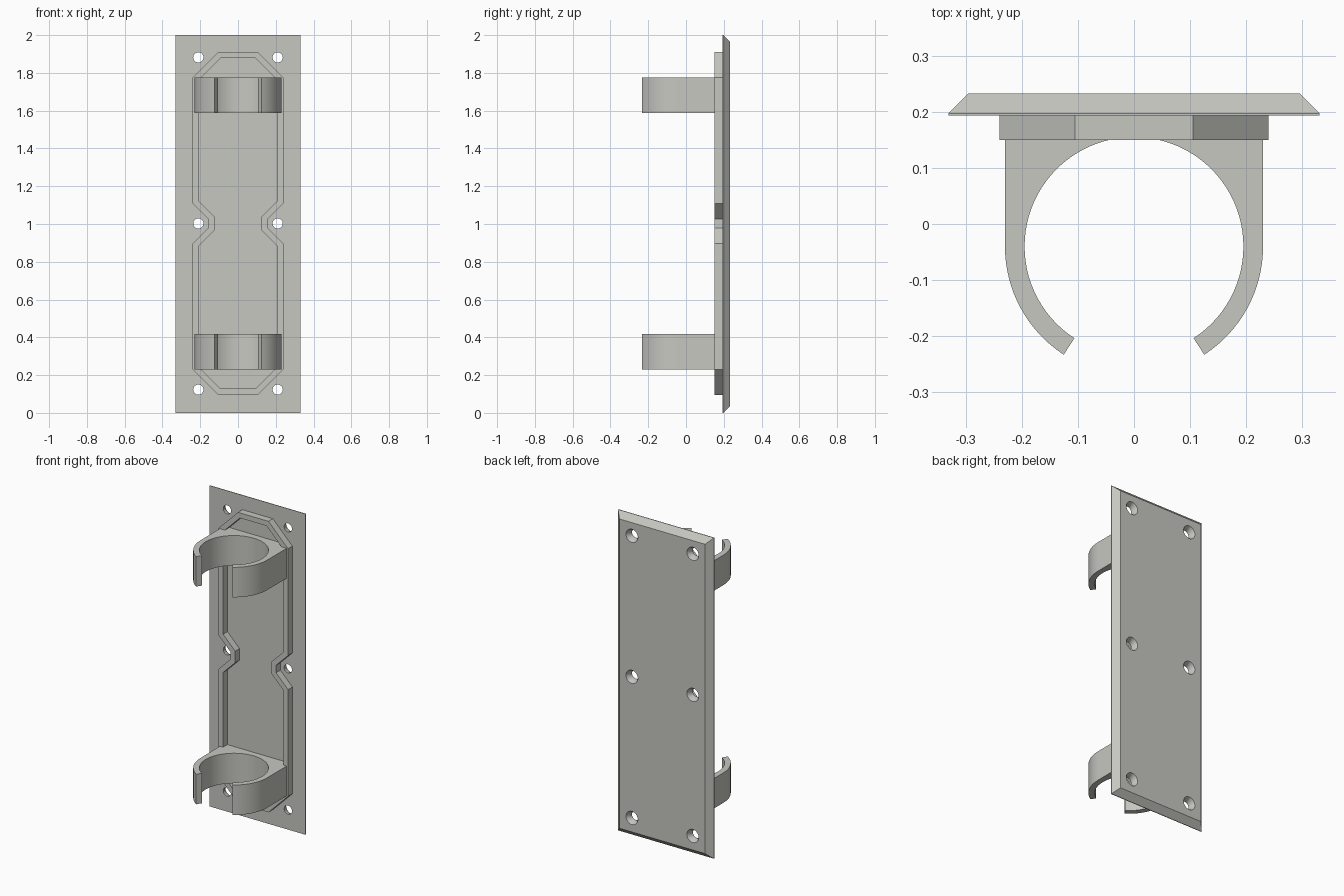
import bpy, bmesh, math
from mathutils import Vector

if "Cube" in bpy.data.objects:
    bpy.data.objects.remove(bpy.data.objects["Cube"])

grey = bpy.data.materials.new("warm light grey")
grey.diffuse_color = (0.57, 0.57, 0.535, 1)
grey.use_nodes = True
grey.node_tree.nodes["Principled BSDF"].inputs["Base Color"].default_value = grey.diffuse_color

FRONT, BACK, RIB_Y = 0.193, 0.233, 0.15   # depth planes


def make(name, bm, smooth=False):
    bmesh.ops.recalc_face_normals(bm, faces=bm.faces)
    me = bpy.data.meshes.new(name)
    bm.to_mesh(me)
    bm.free()
    me.materials.append(grey)
    ob = bpy.data.objects.new(name, me)
    bpy.context.collection.objects.link(ob)
    if smooth:
        shade(ob)
    return ob


def shade(ob):
    bpy.ops.object.select_all(action='DESELECT')
    ob.select_set(True)
    bpy.context.view_layer.objects.active = ob
    bpy.ops.object.shade_smooth_by_angle(angle=math.radians(30))


def loft(bm, rings, closed=False):
    """Join equal rings of points with quads; cap the ends unless closed."""
    vs = [[bm.verts.new(p) for p in r] for r in rings]
    n = len(vs[0])
    pairs = list(zip(vs, vs[1:])) + ([(vs[-1], vs[0])] if closed else [])
    for a, b in pairs:
        for i in range(n):
            j = (i + 1) % n
            bm.faces.new((a[i], a[j], b[j], b[i]))
    if not closed:
        bm.faces.new(vs[0])
        bm.faces.new(vs[-1])


# Back plate with chamfered rear edge
def rect(inset, y):
    w = 0.331 - inset
    return [(-w, y, inset), (w, y, inset), (w, y, 2 - inset), (-w, y, 2 - inset)]


bm = bmesh.new()
loft(bm, [rect(0, FRONT), rect(0, FRONT + 0.004), rect(0.036, BACK)])
plate = make("back_plate", bm)

# Countersunk screw hole cutters
bm = bmesh.new()
for x in (-0.21, 0.21):
    for z in (0.123, 1.003, 1.882):
        rings = []
        for y, r in ((0.18, 0.027), (0.208, 0.027), (BACK, 0.041), (0.25, 0.041)):
            rings.append([(x + r * math.cos(t * math.tau / 32), y,
                           z + r * math.sin(t * math.tau / 32)) for t in range(32)])
        loft(bm, rings)
cutter = make("screw_hole_cutter", bm)
cutter.hide_render = True
cutter.hide_set(True)
mod = plate.modifiers.new("screw_holes", 'BOOLEAN')
mod.operation = 'DIFFERENCE'
mod.solver = 'EXACT'
mod.object = cutter
bpy.context.view_layer.objects.active = plate
plate.select_set(True)
bpy.ops.object.modifier_apply(modifier=mod.name)
bpy.data.objects.remove(cutter)
shade(plate)

# Outline rib: mirrored profile with a notch round the middle screws
right = [(0.105, 0.096), (0.24, 0.231), (0.24, 0.897), (0.157, 0.98),
         (0.157, 1.026), (0.24, 1.109), (0.24, 1.775), (0.105, 1.91)]
outer = [Vector(p) for p in right + [(-x, z) for x, z in reversed(right)]]


def inset(pts, d):
    out = []
    for i, p in enumerate(pts):
        a = (p - pts[i - 1]).normalized()
        b = (pts[(i + 1) % len(pts)] - p).normalized()
        na, nb = Vector((-a.y, a.x)), Vector((-b.y, b.x))
        out.append(p + (na + nb) * d / (1 + na.dot(nb)))
    return out


inner = inset(outer, 0.032)
bm = bmesh.new()
loft(bm, [[(p.x, y, p.y) for p in pts] for pts, y in
          ((outer, RIB_Y), (outer, FRONT), (inner, FRONT), (inner, RIB_Y))], closed=True)
make("outline_rib", bm)

# Open C clips with flat sides running back to the plate
CY, R_OUT, R_IN, TIP = -0.04, 0.23, 0.195, math.radians(-57)


def arc(r, a0, a1, n):
    return [(r * math.cos(a0 + (a1 - a0) * i / n),
             CY + r * math.sin(a0 + (a1 - a0) * i / n)) for i in range(n + 1)]


def clip(name, z0, z1):
    prof = arc(R_IN, TIP, math.pi - TIP, 72)                # bore
    prof += arc(R_OUT, math.pi - TIP, math.pi, 16)          # left arm
    prof += [(-R_OUT, FRONT), (R_OUT, FRONT)]               # flat back
    prof += arc(R_OUT, 0, TIP, 16)                          # right arm
    bm = bmesh.new()
    loft(bm, [[(x, y, z) for x, y in prof] for z in (z0, z1)])
    bmesh.ops.triangulate(bm, faces=[f for f in bm.faces if len(f.verts) > 4])
    make(name, bm, True)


clip("lower_clip", 0.231, 0.418)
clip("upper_clip", 1.588, 1.775)
